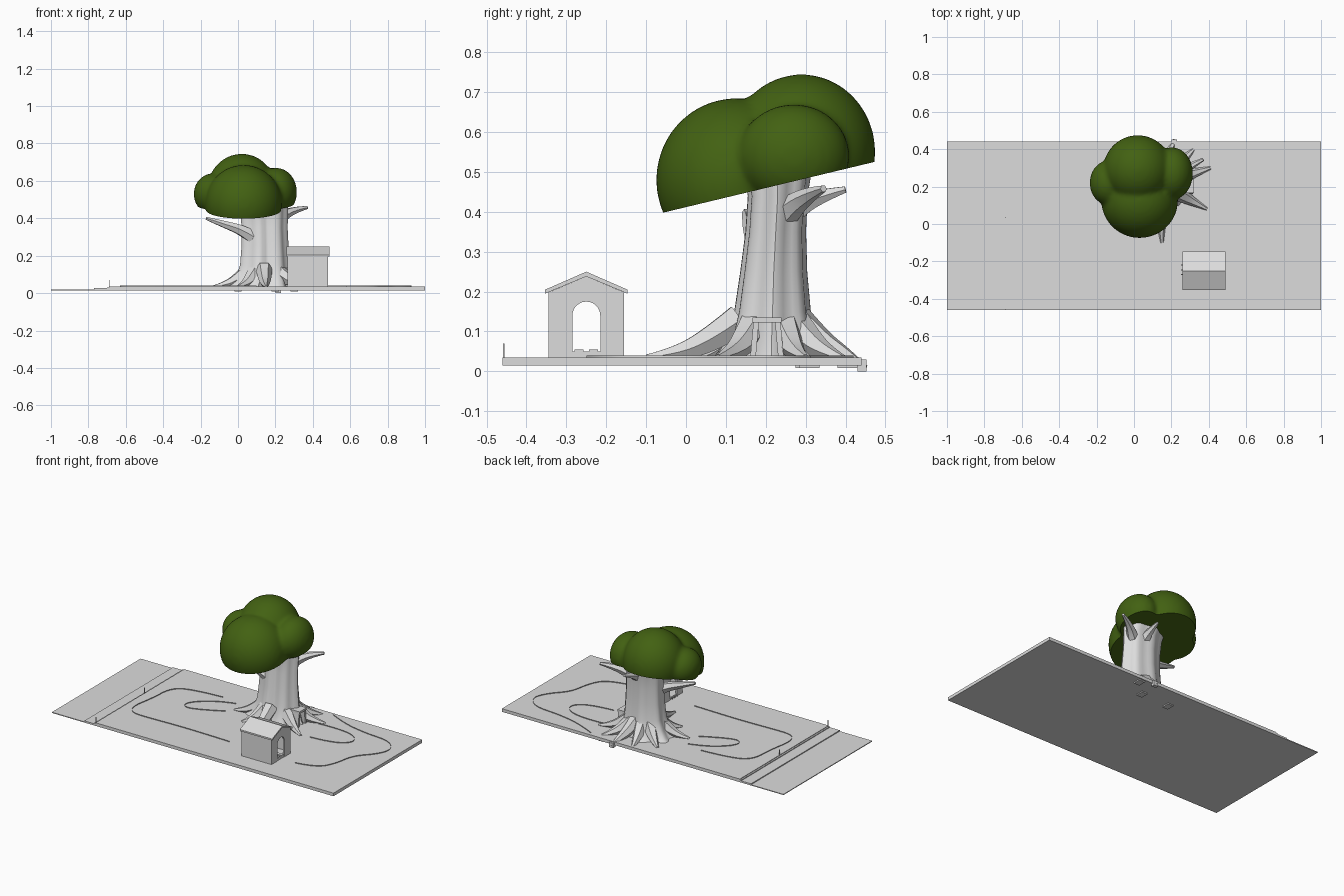
import bpy, bmesh, math
from mathutils import Vector

if "Cube" in bpy.data.objects:
    bpy.data.objects.remove(bpy.data.objects["Cube"])


def material(name, rgb):
    m = bpy.data.materials.new(name)
    m.diffuse_color = (*rgb, 1)
    m.use_nodes = True
    m.node_tree.nodes["Principled BSDF"].inputs["Base Color"].default_value = m.diffuse_color
    return m


GREY = material("plain_grey", (0.72, 0.72, 0.72))
GREEN = material("leaf_green", (0.055, 0.12, 0.006))


def finish(name, bm, mat=GREY, smooth=False):
    bmesh.ops.recalc_face_normals(bm, faces=bm.faces)
    me = bpy.data.meshes.new(name)
    bm.to_mesh(me)
    bm.free()
    me.materials.append(mat)
    ob = bpy.data.objects.new(name, me)
    bpy.context.collection.objects.link(ob)
    if smooth:
        select(ob)
        bpy.ops.object.shade_smooth_by_angle(angle=math.radians(40))
    return ob


def select(ob):
    bpy.ops.object.select_all(action='DESELECT')
    ob.select_set(True)
    bpy.context.view_layer.objects.active = ob


def prism(name, pts, x0, x1):
    """Extrude a y/z outline along x."""
    bm = bmesh.new()
    f = bm.faces.new([bm.verts.new((x0, y, z)) for y, z in pts])
    r = bmesh.ops.extrude_face_region(bm, geom=[f])
    for v in r["geom"]:
        if isinstance(v, bmesh.types.BMVert):
            v.co.x = x1
    if f.is_valid and not any(len(e.link_faces) > 1 for e in f.edges):
        bm.faces.new(f.verts)
    return finish(name, bm)


def box(name, x, y, z):
    return prism(name, [(y[0], z[0]), (y[1], z[0]), (y[1], z[1]), (y[0], z[1])], *x)


def curve(name, pts, radii=None, depth=0, extrude=0, dims='3D'):
    cu = bpy.data.curves.new(name, 'CURVE')
    cu.dimensions = dims
    cu.bevel_depth, cu.extrude = depth, extrude
    cu.bevel_resolution, cu.resolution_u = 1, 5
    cu.use_fill_caps = depth > 0
    sp = cu.splines.new('NURBS')
    sp.points.add(len(pts) - 1)
    for i, p in enumerate(pts):
        sp.points[i].co = (p[0], p[1], p[2] if len(p) > 2 else 0, 1)
        if radii:
            sp.points[i].radius = radii[i]
    sp.order_u, sp.use_endpoint_u = 3, True
    cu.materials.append(GREY)
    ob = bpy.data.objects.new(name, cu)
    bpy.context.collection.objects.link(ob)
    select(ob)
    bpy.ops.object.convert(target='MESH')
    return bpy.context.object


# Ground slab, kerb step and lower strip
G = 0.035
box("ground_slab", (-0.69, 1.0), (-0.46, 0.44), (0.015, G))
box("kerb", (-0.77, -0.69), (-0.46, 0.44), (0.015, 0.026))
box("lower_strip", (-1.0, -0.77), (-0.46, 0.44), (0.015, 0.02))
box("kerb_edge", (-0.70, -0.69), (-0.46, 0.44), (0.026, 0.031))

# Two short posts on the kerb
for i, y in enumerate((-0.457, 0.035)):
    box(f"post_{i}", (-0.691, -0.686), (y - 0.0025, y + 0.0025), (0.03, 0.07))

# Thin winding path edges standing on the ground
paths = [
    [(-0.28, 0.25), (-0.45, 0.24), (-0.60, 0.19), (-0.61, 0.0), (-0.64, -0.15), (-0.60, -0.23),
     (-0.45, -0.23), (-0.2, -0.22), (0.1, -0.23)],
    [(-0.17, 0.22), (-0.28, 0.19), (-0.40, 0.09), (-0.41, 0.02), (-0.33, 0.01), (-0.16, 0.10)],
    [(0.38, 0.42), (0.5, 0.36), (0.68, 0.32), (0.86, 0.31), (0.94, 0.22), (0.90, 0.12),
     (0.80, 0.02), (0.78, -0.12), (0.72, -0.23), (0.58, -0.25)],
    [(0.38, 0.27), (0.52, 0.28), (0.66, 0.25), (0.70, 0.17), (0.60, 0.10), (0.45, 0.09)],
]
for i, p in enumerate(paths):
    curve(f"path_edge_{i}", p, extrude=0.003, dims='2D').location.z = G + 0.002

# Trunk: fluted oval rings (z, centre x, centre y, half width, half depth)
rings = [(0.02, 0.115, 0.215, 0.19, 0.15), (0.05, 0.125, 0.215, 0.165, 0.13),
         (0.09, 0.135, 0.215, 0.15, 0.11), (0.15, 0.14, 0.217, 0.135, 0.096),
         (0.25, 0.14, 0.22, 0.127, 0.084), (0.35, 0.138, 0.225, 0.124, 0.076),
         (0.44, 0.135, 0.23, 0.13, 0.075), (0.53, 0.12, 0.23, 0.14, 0.09)]
bm = bmesh.new()
N = 42
prev = None
for z, cx, cy, rx, ry in rings:
    row = []
    for k in range(N):
        a = 2 * math.pi * k / N
        flare = 0.07 + 0.09 * max(0, 0.1 - z) / 0.1
        s = 0.97 + flare * math.cos(7 * a) * 0.8
        s -= 0.16 * math.exp(-((a - 1.57 * 3 - 0.15) / 0.13) ** 2)   # deep front fold
        row.append(bm.verts.new((cx + rx * s * math.cos(a), cy + ry * s * math.sin(a), z)))
    if prev:
        for k in range(N):
            bm.faces.new((prev[k], prev[(k + 1) % N], row[(k + 1) % N], row[k]))
    else:
        bm.faces.new(row[::-1])
    prev = row
bm.faces.new(prev)
finish("trunk", bm, smooth=True)

# Roots: tapered limbs from the trunk to each tip
root_tips = [(0.15, -0.10, 0.035), (0.39, 0.08, 0.035), (0.41, 0.30, 0.035), (0.215, 0.45, 0.008),
             (-0.13, 0.15, 0.035), (0.0, 0.04, 0.035), (-0.05, 0.36, 0.035), (0.08, 0.43, 0.025),
             (0.32, 0.40, 0.03)]
centre = Vector((0.135, 0.215, 0))
for i, t in enumerate(root_tips):
    tip = Vector(t)
    flat = Vector((tip.x, tip.y, 0))
    pts = []
    for f, z in ((0.25, 0.13), (0.5, 0.075), (0.78, 0.042)):
        p = centre.lerp(flat, f)
        pts.append((p.x, p.y, z))
    pts.append(tuple(tip))
    ob = curve(f"root_{i}", pts, [0.045, 0.036, 0.02, 0.008], depth=1)
    select(ob)
    bpy.ops.object.shade_smooth_by_angle(angle=math.radians(40))

# Branches
branches = [
    [(0.12, 0.20, 0.27), (0.04, 0.18, 0.33), (-0.08, 0.16, 0.37), (-0.17, 0.15, 0.40)],
    [(0.17, 0.22, 0.36), (0.23, 0.26, 0.41), (0.30, 0.31, 0.445), (0.37, 0.345, 0.458)],
    [(0.15, 0.22, 0.37), (0.15, 0.28, 0.415), (0.155, 0.34, 0.44), (0.16, 0.40, 0.456)],
]
for i, p in enumerate(branches):
    ob = curve(f"branch_{i}", p, [0.045, 0.033, 0.02, 0.009], depth=1)
    select(ob)
    bpy.ops.object.shade_smooth_by_angle(angle=math.radians(40))

# Door frame in the right side of the trunk
for s in (-1, 1):
    y = 0.203
    prism(f"door_post_{'front' if s < 0 else 'back'}",
          [(y + s * 0.028, G), (y + s * 0.042, G), (y + s * 0.034, 0.125), (y + s * 0.02, 0.125)],
          0.25, 0.315)
box("door_lintel", (0.25, 0.32), (0.167, 0.239), (0.122, 0.135))

# Foliage: merged ellipsoid lobes, cut along a sloping underside
lobes = [((0.03, 0.125, 0.48), (0.205, 0.20, 0.205)), ((0.02, 0.29, 0.55), (0.185, 0.185, 0.195)),
         ((-0.135, 0.22, 0.53), (0.102, 0.12, 0.11)), ((0.205, 0.27, 0.54), (0.11, 0.14, 0.13))]
bm = bmesh.new()
for c, r in lobes:
    new = bmesh.ops.create_icosphere(bm, subdivisions=4, radius=1)["verts"]
    for v in new:
        v.co = Vector(c) + Vector([v.co[k] * r[k] for k in range(3)])
leaves = finish("foliage", bm, GREEN)
rm = leaves.modifiers.new("merge", 'REMESH')
rm.mode, rm.voxel_size = 'VOXEL', 0.012
sm = leaves.modifiers.new("soften", 'SMOOTH')
sm.factor, sm.iterations = 0.5, 6
select(leaves)
bpy.ops.object.convert(target='MESH')
leaves = bpy.context.object
bm = bmesh.new()
bm.from_mesh(leaves.data)
cut = bmesh.ops.bisect_plane(bm, geom=bm.verts[:] + bm.edges[:] + bm.faces[:],
                             plane_co=(0, -0.07, 0.395), plane_no=(0, -0.24, 1), clear_inner=True)
bmesh.ops.holes_fill(bm, edges=[e for e in bm.edges if e.is_boundary], sides=0)
bm.to_mesh(leaves.data)
bm.free()
bpy.ops.object.shade_smooth_by_angle(angle=math.radians(40))

# Small house: end walls with arched openings, side walls, floor and roof
Y, W = -0.25, 0.095
arch = [(Y + 0.035 * math.cos(math.pi * k / 12), 0.14 + 0.035 * math.sin(math.pi * k / 12))
        for k in range(13)]
end = [(Y + 0.035, G)] + arch + [(Y - 0.035, G), (Y - W, G), (Y - W, 0.198),
                                 (Y, 0.238), (Y + W, 0.198), (Y + W, G)]
prism("house_end_right", end, 0.47, 0.48)
prism("house_end_left", end, 0.265, 0.275)
box("house_wall_front", (0.265, 0.48), (Y - W, Y - W + 0.01), (G, 0.2))
box("house_wall_back", (0.265, 0.48), (Y + W - 0.01, Y + W), (G, 0.2))
box("house_floor", (0.267, 0.478), (Y - W + 0.005, Y + W - 0.005), (G, 0.05))
prism("house_roof", [(Y - 0.103, 0.195), (Y, 0.238), (Y + 0.103, 0.195),
                     (Y + 0.103, 0.205), (Y, 0.25), (Y - 0.103, 0.205)], 0.26, 0.49)
# Small pegs on the house floor and left end
for i, dy in enumerate((-0.018, 0.018)):
    box(f"floor_peg_{i}", (0.44, 0.478), (Y + dy - 0.011, Y + dy + 0.011), (0.05, 0.055))
for i, dy in enumerate((-0.02, 0.005, 0.03)):
    box(f"end_peg_{i}", (0.25, 0.27), (Y + dy - 0.003, Y + dy + 0.003), (0.044, 0.05))

# Root stubs that poke out below the slab
for i, (x, y) in enumerate(((0.0, 0.30), (0.2, 0.31), (0.30, 0.405))):
    box(f"root_stub_{i}", (x - 0.02, x + 0.02), (y - 0.025, y + 0.025), (0.008, 0.03))
box("root_stub_low", (0.20, 0.23), (0.43, 0.453), (0.0, 0.03))
